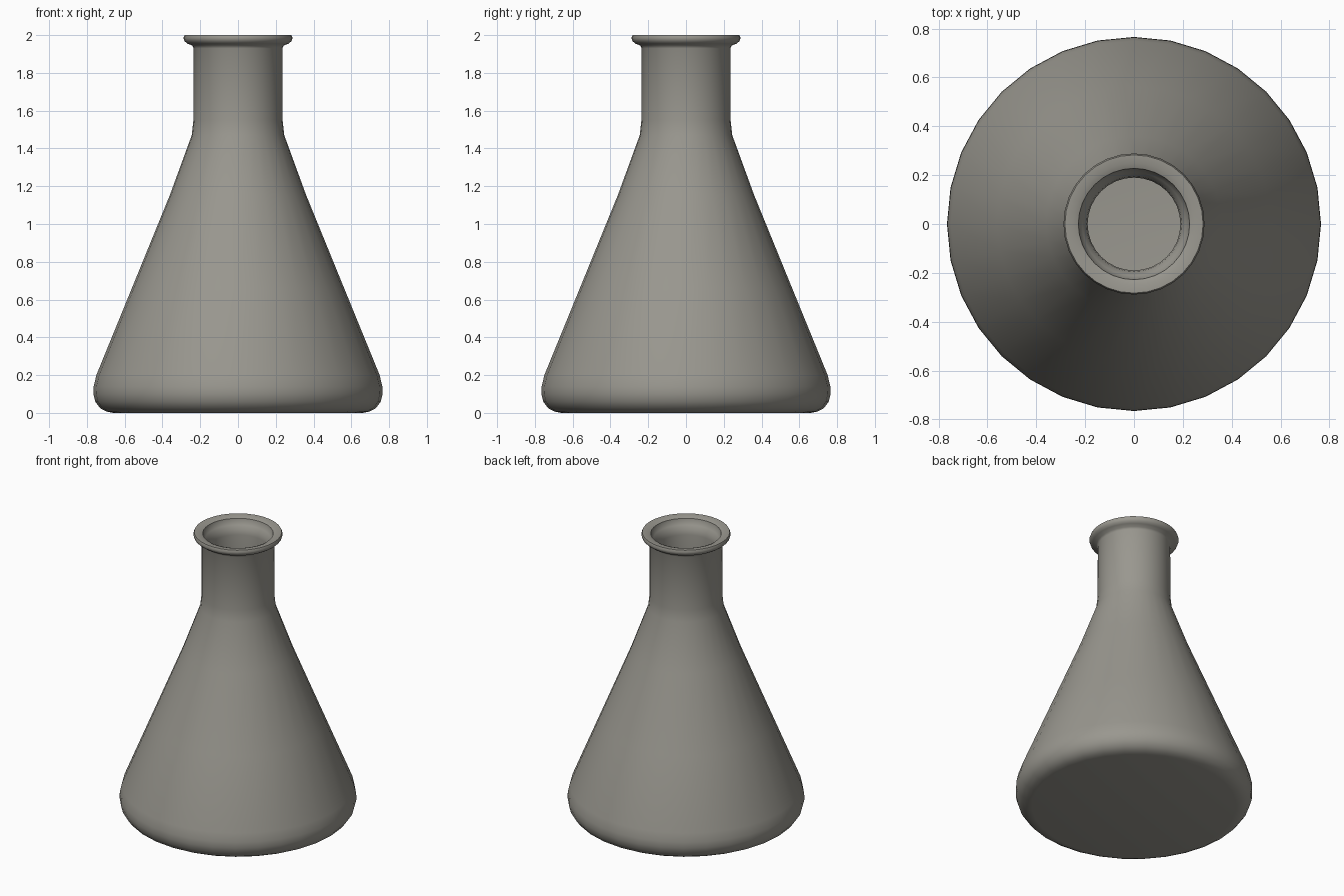
import bpy, bmesh, math

if "Cube" in bpy.data.objects:
    bpy.data.objects.remove(bpy.data.objects["Cube"])

SIDES = 32

# Outer half-profile (radius, height): base, rounded foot, cone, neck, lip
outer = [(0, 0.0), (0.66, 0.0), (0.697, 0.007), (0.73, 0.025), (0.755, 0.058),
         (0.766, 0.1), (0.764, 0.14), (0.75, 0.2), (0.562, 0.66), (0.36, 1.155),
         (0.245, 1.47), (0.236, 1.55), (0.235, 1.93), (0.242, 1.945),
         (0.268, 1.955), (0.283, 1.968), (0.289, 1.985), (0.283, 2.0)]

# Lip top with a crisp inner edge, then the hollow interior down to the floor
inner = [(0.25, 1.999), (0.228, 1.99), (0.224, 1.968), (0.212, 1.95), (0.195, 1.925),
         (0.19, 1.89), (0.19, 1.55), (0.205, 1.46), (0.32, 1.14), (0.705, 0.2),
         (0.722, 0.13), (0.715, 0.085), (0.69, 0.052), (0.65, 0.042), (0, 0.042)]


def lathe(name, profile):
    bm = bmesh.new()
    verts = [bm.verts.new((r, 0, z)) for r, z in profile]
    edges = [bm.edges.new(pair) for pair in zip(verts, verts[1:])]
    bmesh.ops.spin(bm, geom=verts + edges, cent=(0, 0, 0), axis=(0, 0, 1),
                   angle=math.tau, steps=SIDES)
    bmesh.ops.remove_doubles(bm, verts=bm.verts[:], dist=1e-4)
    bmesh.ops.recalc_face_normals(bm, faces=bm.faces[:])
    mesh = bpy.data.meshes.new(name)
    bm.to_mesh(mesh)
    bm.free()
    obj = bpy.data.objects.new(name, mesh)
    bpy.context.collection.objects.link(obj)
    return obj


# Hollow conical flask, turned as one closed shell
flask = lathe("conical_flask", outer + inner)

# Dark warm grey finish
finish = bpy.data.materials.new("warm_grey")
finish.diffuse_color = (0.32, 0.31, 0.275, 1)
finish.use_nodes = True
finish.node_tree.nodes["Principled BSDF"].inputs["Base Color"].default_value = finish.diffuse_color
flask.data.materials.append(finish)

bpy.context.view_layer.objects.active = flask
flask.select_set(True)
bpy.ops.object.shade_smooth_by_angle(angle=math.radians(50))
